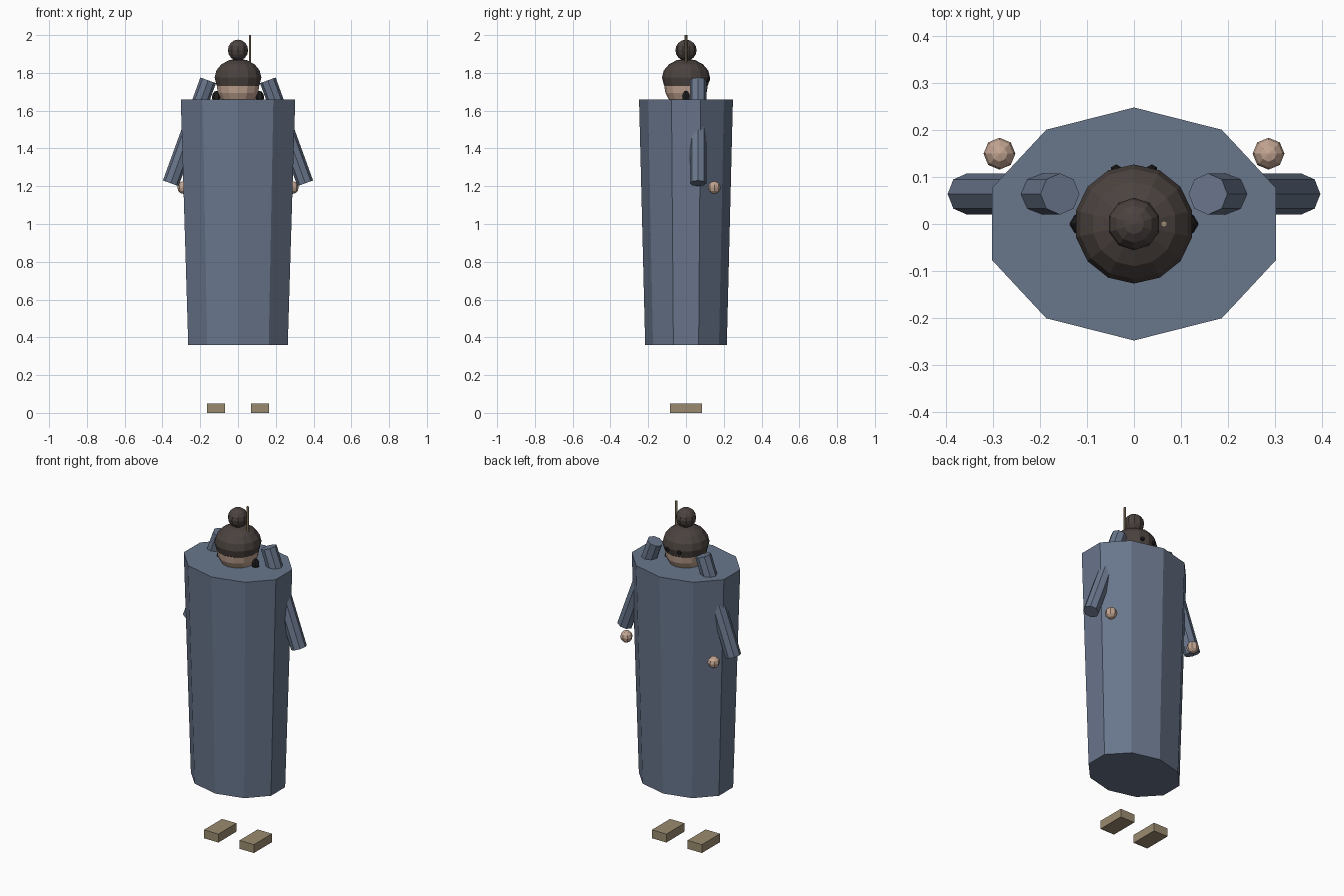
import bpy, bmesh
from math import radians
from mathutils import Matrix, Vector, Euler

if "Cube" in bpy.data.objects:
    bpy.data.objects.remove(bpy.data.objects["Cube"])


def material(name, rgb):
    m = bpy.data.materials.new(name)
    m.diffuse_color = (*rgb, 1)
    m.use_nodes = True
    m.node_tree.nodes["Principled BSDF"].inputs["Base Color"].default_value = m.diffuse_color
    return m


CLOTH = material("blue_cloth", (0.14, 0.18, 0.26))
SKIN = material("skin", (0.55, 0.38, 0.29))
HAIR = material("dark_hair", (0.07, 0.055, 0.05))
DARK = material("black", (0.012, 0.012, 0.012))
STRAW = material("straw", (0.33, 0.26, 0.16))


def place(loc, rot=(0, 0, 0), scale=(1, 1, 1)):
    return Matrix.LocRotScale(Vector(loc), Euler(rot), Vector(scale))


def finish(name, bm, mat):
    me = bpy.data.meshes.new(name)
    bm.to_mesh(me)
    bm.free()
    me.materials.append(mat)
    ob = bpy.data.objects.new(name, me)
    bpy.context.collection.objects.link(ob)


def ball(name, loc, size, seg, rings, mat, turn=0):
    bm = bmesh.new()
    bmesh.ops.create_uvsphere(bm, u_segments=seg, v_segments=rings, radius=1,
                              matrix=place(loc, scale=size) @ Matrix.Rotation(turn, 4, 'Z'))
    finish(name, bm, mat)


def tube(name, loc, r1, r2, depth, seg, mat, rot=(0, 0, 0), scale=(1, 1, 1)):
    bm = bmesh.new()
    bmesh.ops.create_cone(bm, cap_ends=True, segments=seg, radius1=r1, radius2=r2,
                          depth=depth, matrix=place(loc, rot, scale))
    finish(name, bm, mat)


def box(name, loc, size, mat):
    bm = bmesh.new()
    bmesh.ops.create_cube(bm, size=1, matrix=place(loc, scale=size))
    finish(name, bm, mat)


# Robe: ten-sided, flaring upward, wider than deep
tube("robe", (0, 0, 1.01), 0.277, 0.3186, 1.30, 10, CLOTH, scale=(1, 0.78, 1))

# Head, hair cap, topknot and pin
ball("head", (0, 0, 1.73), (0.115, 0.115, 0.115), 14, 10, SKIN)
ball("hair_cap", (0, 0, 1.775), (0.127, 0.127, 0.10), 14, 8, HAIR)
ball("topknot", (0, 0, 1.92), (0.056, 0.056, 0.056), 10, 8, HAIR)
tube("hair_pin", (0.064, 0, 1.90), 0.007, 0.007, 0.20, 6, STRAW)

# Paired parts
for side, s in (("right", 1), ("left", -1)):
    tube(f"sleeve_{side}", (s * 0.257, 0.064, 1.488), 0.044, 0.044, 0.58, 8, CLOTH,
         rot=(0, radians(-20 * s), 0))
    ball(f"hand_{side}", (s * 0.287, 0.15, 1.193), (0.034, 0.034, 0.034), 8, 6, SKIN)
    ball(f"side_lock_{side}", (s * 0.115, 0, 1.67), (0.023, 0.022, 0.035), 6, 6, DARK,
         turn=radians(90))
    ball(f"eye_{side}", (s * 0.038, 0.115, 1.765), (0.013, 0.013, 0.013), 6, 5, DARK)
    box(f"sandal_{side}", (s * 0.117, 0, 0.025), (0.095, 0.17, 0.05), STRAW)
